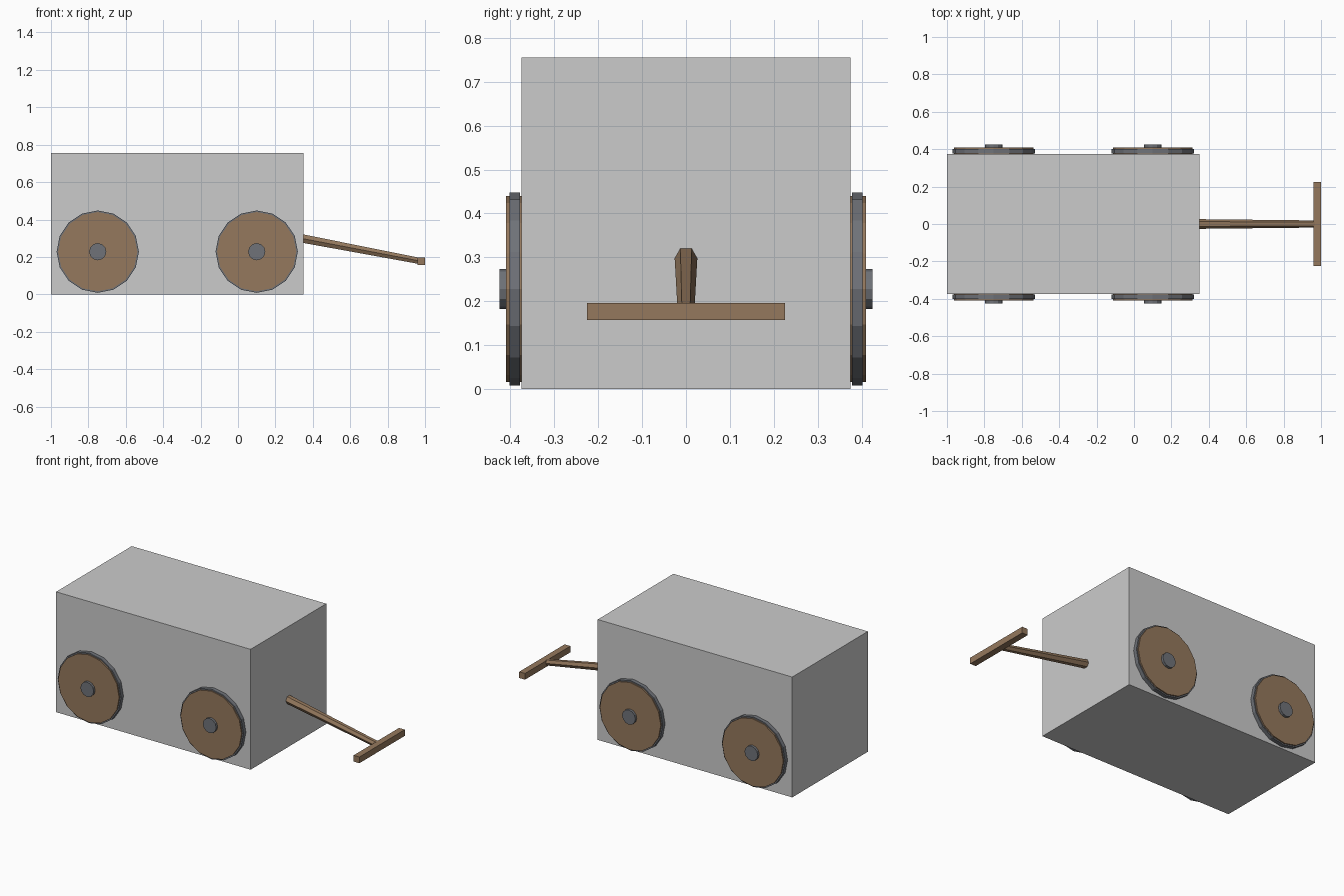
import bpy
from math import pi
from mathutils import Vector

if "Cube" in bpy.data.objects:
    bpy.data.objects.remove(bpy.data.objects["Cube"])


def material(name, rgb):
    mat = bpy.data.materials.new(name)
    mat.diffuse_color = (*rgb, 1)
    mat.use_nodes = True
    mat.node_tree.nodes["Principled BSDF"].inputs["Base Color"].default_value = mat.diffuse_color
    return mat


WOOD = material("wood", (0.30, 0.19, 0.11))
IRON = material("iron", (0.16, 0.17, 0.19))


def finish(name, mat):
    obj = bpy.context.object
    obj.name = name
    if mat:
        obj.data.materials.append(mat)
    return obj


def box(name, lo, hi, mat=None):
    lo, hi = Vector(lo), Vector(hi)
    bpy.ops.mesh.primitive_cube_add(size=1, location=(lo + hi) / 2)
    obj = finish(name, mat)
    obj.scale = hi - lo
    return obj


def disc(name, x, z, y0, y1, radius, sides, mat):
    bpy.ops.mesh.primitive_cylinder_add(
        vertices=sides, radius=radius, depth=abs(y1 - y0),
        location=(x, (y0 + y1) / 2, z), rotation=(pi / 2, 0, 0))
    return finish(name, mat)


# Cart body
box("cart_body", (-1, -0.375, 0), (0.35, 0.375, 0.755))

# Wheels: iron tyre, wooden disc and iron hub on each side
for end, x in (("rear", -0.75), ("front", 0.10)):
    for side, s in (("near", -1), ("far", 1)):
        tag = f"{end}_{side}"
        disc(f"{tag}_tyre", x, 0.228, s * 0.378, s * 0.402, 0.22, 16, IRON)
        disc(f"{tag}_wheel", x, 0.228, s * 0.37, s * 0.41, 0.212, 16, WOOD)
        disc(f"{tag}_hub", x, 0.228, s * 0.36, s * 0.425, 0.046, 12, IRON)

# Tapered six-sided draw pole sloping down to the handle
start, tip = Vector((0.33, 0, 0.301)), Vector((0.98, 0, 0.177))
along = tip - start
bpy.ops.mesh.primitive_cone_add(
    vertices=6, radius1=0.026, radius2=0.019, depth=along.length,
    location=(start + tip) / 2)
pole = finish("draw_pole", WOOD)
# Turn so that a flat side of the pole faces up
pole.rotation_mode = 'QUATERNION'
spin = Vector((0, 0, 1)).rotation_difference(along)
pole.rotation_quaternion = spin

# Cross handle
box("handle_bar", (0.96, -0.225, 0.157), (1.0, 0.225, 0.196), WOOD)
